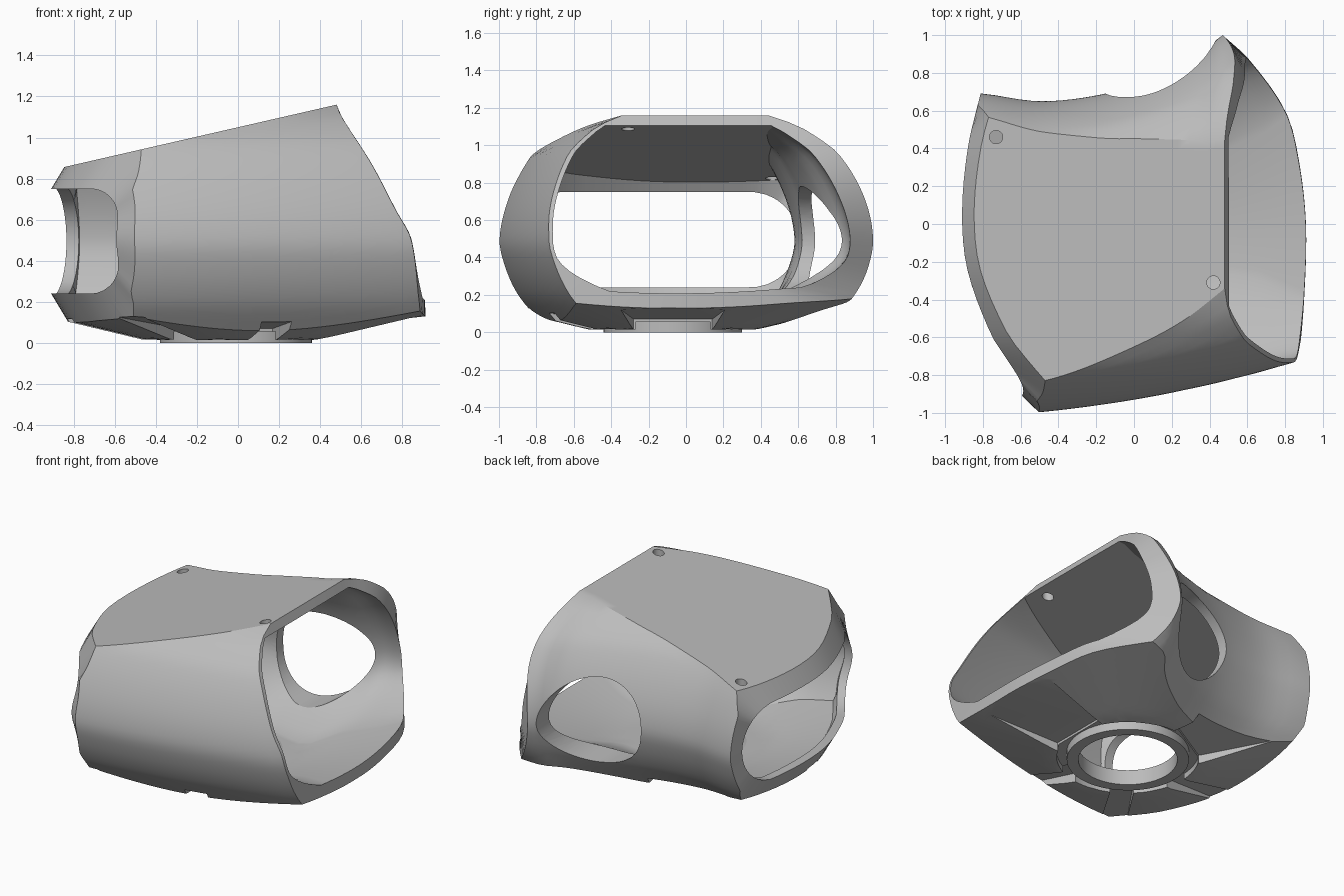
import bpy, bmesh, math
from mathutils import Vector, Matrix

if "Cube" in bpy.data.objects:
    bpy.data.objects.remove(bpy.data.objects["Cube"])

grey = bpy.data.materials.new("plain_grey")
grey.use_nodes = True
COLOUR = (0.5, 0.5, 0.5, 1)
grey.diffuse_color = COLOUR
grey.node_tree.nodes["Principled BSDF"].inputs["Base Color"].default_value = COLOUR

HUB = Vector((-0.01, -0.07, 0))
OUTER, INNER = 0, 1
FRONT, TOP, BACK, BOTTOM = range(4)


def lerp(a, b, t):
    return a + (b - a) * t


def clamp(v):
    return min(1, max(0, v))


def curve(*pts):
    """Smooth interpolating function through a few points."""
    xs, ys = zip(*pts)
    last = len(pts) - 1
    slopes = []
    for i in range(last + 1):
        a, b = max(i - 1, 0), min(i + 1, last)
        slopes.append((ys[b] - ys[a]) / (xs[b] - xs[a]))

    def value(x):
        if x <= xs[0]:
            return ys[0]
        if x >= xs[last]:
            return ys[last]
        i = next(k for k in range(last) if x <= xs[k + 1])
        h = xs[i + 1] - xs[i]
        t = (x - xs[i]) / h
        rise = ys[i + 1] - ys[i]
        m, n = slopes[i] * h, slopes[i + 1] * h
        return ys[i] + m * t + (3 * rise - 2 * m - n) * t**2 + (m + n - 2 * rise) * t**3
    return value


# Plan and side profiles of the shell
bulge = curve((0, .27), (.1, .18), (.2, .1), (.35, .03), (.5, 0), (.72, .05),
              (.95, .17), (1.05, .28), (1.11, .37), (1.16, .49))
back_plan = curve((-.9, .69), (-.8, .69), (-.5, .65), (-.2, .68), (.05, .75),
                  (.25, .84), (.38, .92), (.47, 1), (.61, 1.02))
left_plan = curve((-1, -.5), (-.93, -.58), (-.6, -.75), (-.25, -.88),
                  (.05, -.91), (.4, -.88), (.7, -.81))
right_plan = curve((-.75, .87), (-.4, .9), (0, .91), (.35, .87), (.6, .8),
                   (.87, .61), (1, .47))
right_lean = curve((.1, 1), (.2, 1), (.5, .93), (.65, .73), (.87, .43), (1.1, .06), (1.16, 0))


def end_left(y, z):
    front = clamp((-y - .6) / .3)
    soften = .07 * front * (1 - math.exp(-((z - .5) / .17) ** 2))
    return left_plan(y) + .6 * max(0, z - .75, .24 - z) + soften


def end_right(y, z):
    return .48 + (right_plan(y) - .48) * right_lean(z)


def roof(x, skin):
    return 1.05 + .229 * x - .06 * skin


def floor(x, y, skin):
    r = math.hypot(x - HUB.x, y - HUB.y)
    return .015 + .24 * max(0, r - .45) + .08 * skin


def wall(side, x, z, skin):
    # The inner skin rounds into the floor towards the right end
    fillet = 5 * max(0, .42 - z) ** 2 * clamp(x + .3)
    if side == FRONT:
        return -.93 + .17 * x + .075 * x * x + bulge(z) + skin * (.05 - .035 * x + fillet)
    swell = clamp(x / .47)
    return back_plan(x) - bulge(z) * (1 + .15 * swell) - skin * (.07 + .07 * swell + fillet)


def corner(side, x, skin):
    z = .1
    for _ in range(5):
        y = wall(side, x, z, skin)
        z = lerp(z, floor(x, y, skin), .8)
    return y, z


def shell_point(u, seg, t, skin):
    """Point of the outer or inner skin, u running from left end to right end."""
    x = lerp(-.7, .7, u)
    for _ in range(24):
        if seg in (FRONT, BACK):
            low = corner(seg, x, skin)[1]
            z = lerp(low, roof(x, skin), t if seg == FRONT else 1 - t)
            y = wall(seg, x, z, skin)
        elif seg == TOP:
            z = roof(x, skin)
            y = lerp(wall(FRONT, x, z, skin), wall(BACK, x, z, skin), t)
        else:
            y = lerp(corner(BACK, x, skin)[0], corner(FRONT, x, skin)[0], t)
            z = floor(x, y, skin)
        x = lerp(x, lerp(end_left(y, z) + .06 * skin, end_right(y, z), u), .5)
    return Vector((x, y, z))


def ring(u, skin):
    counts = {FRONT: 26, TOP: 18, BACK: 26, BOTTOM: 18}
    return [shell_point(u, seg, i / n, skin) for seg, n in counts.items() for i in range(n)]


def window(source, depth):
    """Stadium-shaped opening in the left end, matched to a ring of points."""
    out = []
    for p in source:
        core = Vector((0, min(max(p.y, -.655), .345), .495))
        way = Vector((0, p.y, p.z)) - core
        q = core + way.normalized() * .255
        q.x = end_left(q.y, q.z) + depth
        out.append(q)
    return out


def make_object(name, bm):
    # Faces must point outward for the cuts to work
    if bm.calc_volume(signed=True) < 0:
        bmesh.ops.reverse_faces(bm, faces=bm.faces)
    mesh = bpy.data.meshes.new(name)
    bm.to_mesh(mesh)
    bm.free()
    obj = bpy.data.objects.new(name, mesh)
    bpy.context.collection.objects.link(obj)
    mesh.materials.append(grey)
    return obj


def loft(name, rings):
    """Closed loft: the last ring joins back to the first."""
    bm = bmesh.new()
    rows = [[bm.verts.new(p) for p in r] for r in rings]
    for a, b in zip(rows, rows[1:] + rows[:1]):
        for i in range(len(a)):
            j = (i + 1) % len(a)
            bm.faces.new((a[i], a[j], b[j], b[i]))
    return make_object(name, bm)


def circle(r, z, n=64):
    return [HUB + Vector((r * math.cos(k * math.tau / n), r * math.sin(k * math.tau / n), z))
            for k in range(n)]


# Hollow shell with open ends
STEPS = 22
rings = [ring(i / STEPS, OUTER) for i in range(STEPS + 1)]
rings += [ring(1 - i / STEPS, INNER) for i in range(STEPS + 1)]
rings += [window(rings[-1], .06), window(rings[-1], 0)]
shell = loft("shell", rings)


def cut(name, bm):
    cutter = make_object(name, bm)
    cutter.hide_render = True
    mod = shell.modifiers.new(name, "BOOLEAN")
    mod.operation = "DIFFERENCE"
    mod.solver = "MANIFOLD"
    mod.object = cutter


def cut_cylinder(name, centre, r, depth, turn=Matrix()):
    bm = bmesh.new()
    bmesh.ops.create_cone(bm, cap_ends=True, segments=64, radius1=r, radius2=r, depth=depth,
                          matrix=Matrix.Translation(centre) @ turn)
    cut(name, bm)


def cut_slot(name, angle, inner_width, outer_width):
    """Radial recess that fades out along the sloping underside."""
    bm = bmesh.new()
    bmesh.ops.create_cube(bm, size=1)
    for v in bm.verts:
        outer = v.co.x > 0
        v.co.y *= outer_width if outer else inner_width
        v.co.z = -.3 if v.co.z < 0 else (.16 if outer else .07)
        v.co.x = 1.2 if outer else .38
    bm.transform(Matrix.Translation(HUB) @ Matrix.Rotation(math.radians(angle), 4, "Z"))
    cut(name, bm)


# Openings and recesses
cut_cylinder("back_port", Vector((.14, .85, .49)), .29, .8, Matrix.Rotation(math.pi / 2, 4, "X"))
cut_cylinder("hub_hole", HUB, .31, .5)
cut_cylinder("hub_groove", HUB, .43, .11)
cut_cylinder("left_screw_hole", Vector((-.73, .46, .9)), .035, .25)
cut_cylinder("right_screw_hole", Vector((.42, -.31, 1.12)), .035, .25)
for i, angle in enumerate((0, 120)):
    cut_slot(f"wide_slot_{i}", angle, .42, .66)
for i, angle in enumerate((187, 235, 287)):
    cut_slot(f"narrow_slot_{i}", angle, .14, .16)

# Mounting ring under the floor
hub = loft("mounting_ring", [circle(.37, 0), circle(.37, .08), circle(.3, .1), circle(.3, 0)])

# Bake the cuts, then shade
bpy.context.view_layer.update()
graph = bpy.context.evaluated_depsgraph_get()
baked = bpy.data.meshes.new_from_object(shell.evaluated_get(graph))
cutters = [m.object for m in shell.modifiers]
shell.modifiers.clear()
shell.data = baked
for c in cutters:
    bpy.data.objects.remove(c)
for obj in (shell, hub):
    bpy.ops.object.select_all(action="DESELECT")
    obj.select_set(True)
    bpy.context.view_layer.objects.active = obj
    bpy.ops.object.shade_smooth_by_angle(angle=math.radians(28))
